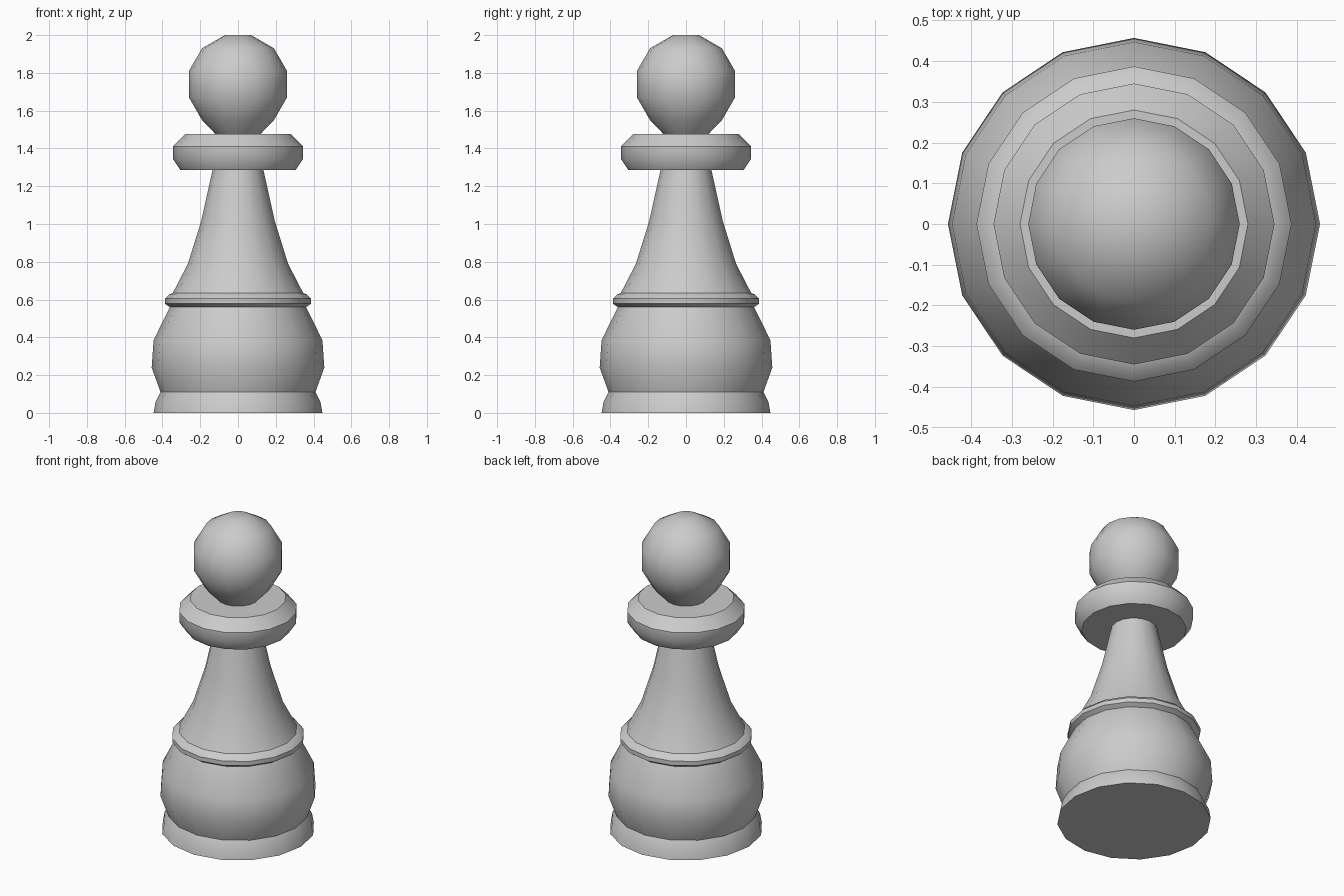
import bpy, bmesh
from math import sin, cos, pi, radians

if "Cube" in bpy.data.objects:
    bpy.data.objects.remove(bpy.data.objects["Cube"])

SIDES = 16


def lathe(name, profile):
    """Revolve (radius, height) points around z; radius 0 makes a pole cap."""
    bm = bmesh.new()
    rings = []
    for r, z in profile:
        if r == 0:
            rings.append([bm.verts.new((0, 0, z))] * SIDES)
        else:
            rings.append([bm.verts.new((r * cos(2 * pi * i / SIDES),
                                        r * sin(2 * pi * i / SIDES), z))
                          for i in range(SIDES)])
    for lo, hi in zip(rings, rings[1:]):
        for i in range(SIDES):
            j = (i + 1) % SIDES
            quad = dict.fromkeys((lo[i], lo[j], hi[j], hi[i]))
            bm.faces.new(list(quad))
    mesh = bpy.data.meshes.new(name)
    bm.to_mesh(mesh)
    bm.free()
    obj = bpy.data.objects.new(name, mesh)
    bpy.context.collection.objects.link(obj)
    bpy.ops.object.select_all(action='DESELECT')
    obj.select_set(True)
    bpy.context.view_layer.objects.active = obj
    bpy.ops.object.shade_smooth_by_angle(angle=radians(35))
    return obj


# Foot with closed underside
lathe("foot", [(0, 0), (0.447, 0), (0.436, 0.06), (0.41, 0.11)])

# Rounded lower body
lathe("lower_body", [(0.41, 0.11), (0.457, 0.24), (0.447, 0.385), (0.36, 0.56)])

# Thin ring above the body
lathe("waist_ring", [(0.36, 0.56), (0.387, 0.578), (0.387, 0.605),
                     (0.365, 0.627), (0.345, 0.635)])

# Tapering neck
lathe("neck", [(0.345, 0.635), (0.265, 0.79), (0.195, 1.015), (0.135, 1.285)])

# Bevelled collar disc
lathe("collar", [(0.135, 1.285), (0.305, 1.285), (0.345, 1.345), (0.345, 1.41),
                 (0.28, 1.477), (0.12, 1.477)])

# Ball head with a flat top
R, CZ = 0.269, 1.74
ball = [(R * cos(radians(a)), CZ + R * sin(radians(a))) for a in (-45, -15, 15, 45, 75)]
lathe("head", [(0.12, 1.477)] + ball + [(0, 2.0)])
